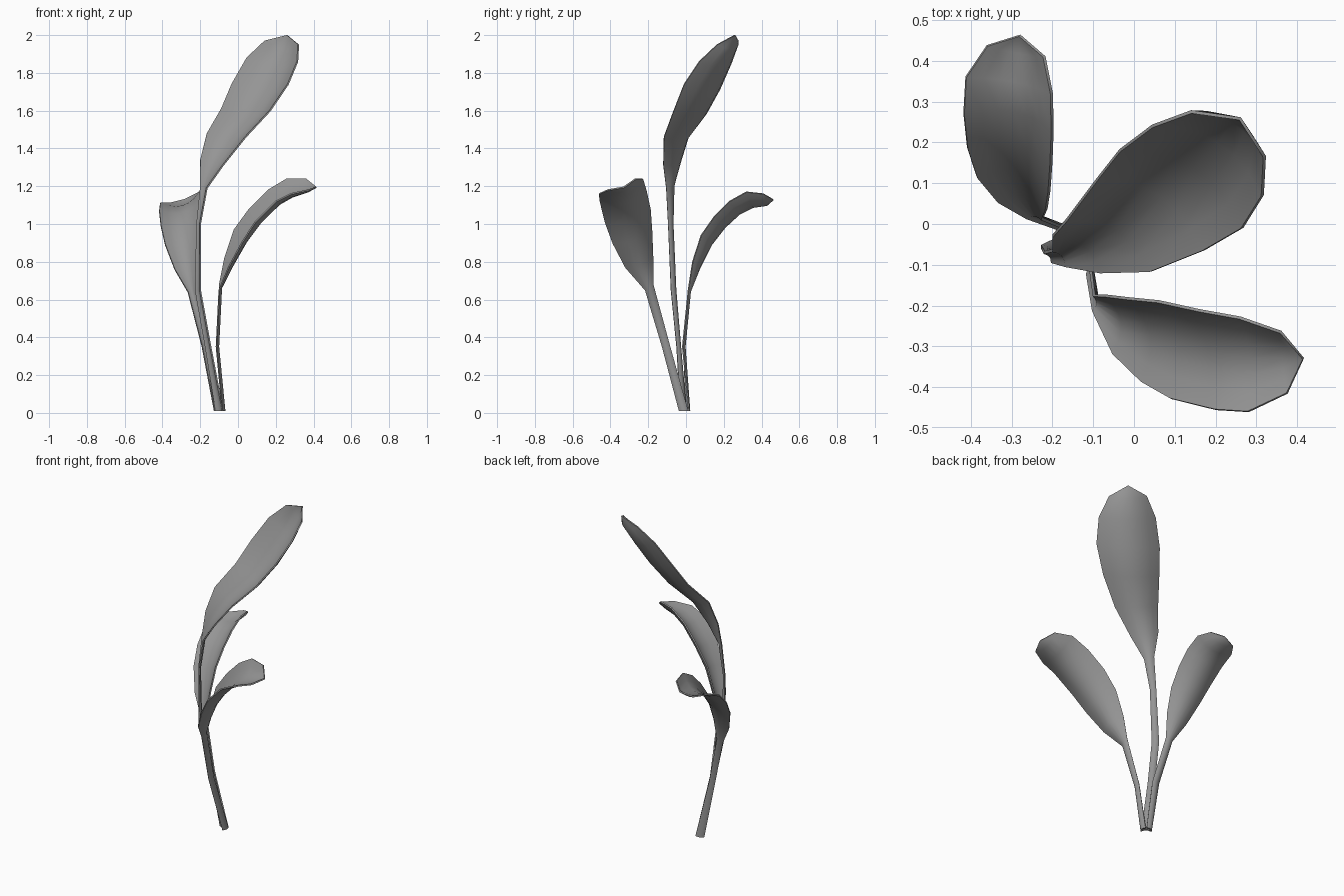
import bpy
import bmesh
from mathutils import Vector

default_cube = bpy.data.objects.get("Cube")
if default_cube:
    bpy.data.objects.remove(default_cube, do_unlink=True)

# Single matte grey for every leaf
leaf_grey = bpy.data.materials.new("leaf_grey")
leaf_grey.use_nodes = True
grey = (0.3, 0.3, 0.3, 1)
leaf_grey.diffuse_color = grey
leaf_grey.node_tree.nodes["Principled BSDF"].inputs["Base Color"].default_value = grey

ACROSS = 6          # quads across a blade
CUP = 0.22          # gutter depth relative to the width
THICKNESS = 0.008


def make_leaf(name, right_edge, left_edge, tip):
    """Stretch a cupped ribbon between two edge curves and close it at the tip."""
    rights = [Vector(p) for p in right_edge] + [Vector(tip)]
    lefts = [Vector(p) for p in left_edge] + [Vector(tip)]
    middles = [(a + b) / 2 for a, b in zip(rights, lefts)]
    last = len(middles) - 1

    bm = bmesh.new()
    rows = []
    for i, (a, b) in enumerate(zip(rights, lefts)):
        along = middles[min(i + 1, last)] - middles[max(i - 1, 0)]
        width = b - a
        under = width.cross(along)
        if under.length > 0:
            under.normalize()
        row = []
        for j in range(ACROSS + 1):
            t = j / ACROSS
            sag = CUP * width.length * 4 * t * (1 - t)
            row.append(bm.verts.new(a + width * t + under * sag))
        rows.append(row)

    for low, high in zip(rows, rows[1:]):
        for j in range(ACROSS):
            bm.faces.new((low[j], high[j], high[j + 1], low[j + 1]))
    bmesh.ops.remove_doubles(bm, verts=bm.verts, dist=0.0001)
    bmesh.ops.recalc_face_normals(bm, faces=bm.faces)

    mesh = bpy.data.meshes.new(name)
    bm.to_mesh(mesh)
    bm.free()
    mesh.materials.append(leaf_grey)
    leaf = bpy.data.objects.new(name, mesh)
    bpy.context.collection.objects.link(leaf)

    # Thin solid sheet with soft faces and crisp rims
    sheet = leaf.modifiers.new("sheet_thickness", "SOLIDIFY")
    sheet.thickness = THICKNESS
    sheet.offset = 0
    bpy.ops.object.select_all(action="DESELECT")
    leaf.select_set(True)
    bpy.context.view_layer.objects.active = leaf
    bpy.ops.object.modifier_apply(modifier=sheet.name)
    bpy.ops.object.shade_smooth_by_angle(angle=0.8)
    return leaf


# Tall leaf: long stem, blade leaning back and to the left
make_leaf(
    "tall_leaf",
    right_edge=[
        (-.08, -.03, .01), (-.145, -.05, .35), (-.2, -.08, .65), (-.2, -.095, 1),
        (-.165, -.105, 1.19), (-.08, -.12, 1.31), (.04, -.117, 1.46), (.17, -.065, 1.6),
        (.265, -.01, 1.74), (.315, .07, 1.86), (.32, .165, 1.95)],
    left_edge=[
        (-.12, 0, .01), (-.175, -.03, .35), (-.228, -.055, .65), (-.22, -.07, 1),
        (-.2, -.065, 1.2), (-.2, -.03, 1.34), (-.165, .01, 1.48), (-.09, .11, 1.61),
        (-.035, .18, 1.74), (.045, .24, 1.88), (.14, .275, 1.97)],
    tip=(.26, .258, 2),
)

# Front leaf: arches out to the left side
make_leaf(
    "front_leaf",
    right_edge=[
        (-.083, -.035, .01), (-.115, -.125, .35), (-.1, -.215, .65), (-.05, -.32, .77),
        (.02, -.388, .9), (.09, -.428, 1.01), (.2, -.455, 1.12), (.28, -.46, 1.16),
        (.375, -.415, 1.18)],
    left_edge=[
        (-.078, .01, .01), (-.11, -.085, .35), (-.098, -.175, .68), (-.07, -.176, .82),
        (-.02, -.182, .97), (.06, -.19, 1.08), (.16, -.212, 1.18), (.26, -.23, 1.24),
        (.36, -.265, 1.24)],
    tip=(.415, -.33, 1.195),
)

# Back leaf: arches out to the rear
make_leaf(
    "back_leaf",
    right_edge=[
        (-.08, .015, .01), (-.15, -.018, .35), (-.225, .012, .65), (-.215, .035, .8),
        (-.208, .08, .94), (-.203, .15, 1.04), (-.2, .23, 1.12), (-.202, .32, 1.17),
        (-.22, .41, 1.16)],
    left_edge=[
        (-.125, 0, .01), (-.19, -.012, .35), (-.265, .015, .64), (-.335, .055, .76),
        (-.385, .115, .89), (-.408, .185, .99), (-.417, .27, 1.07), (-.412, .36, 1.11),
        (-.36, .437, 1.11)],
    tip=(-.28, .462, 1.13),
)
